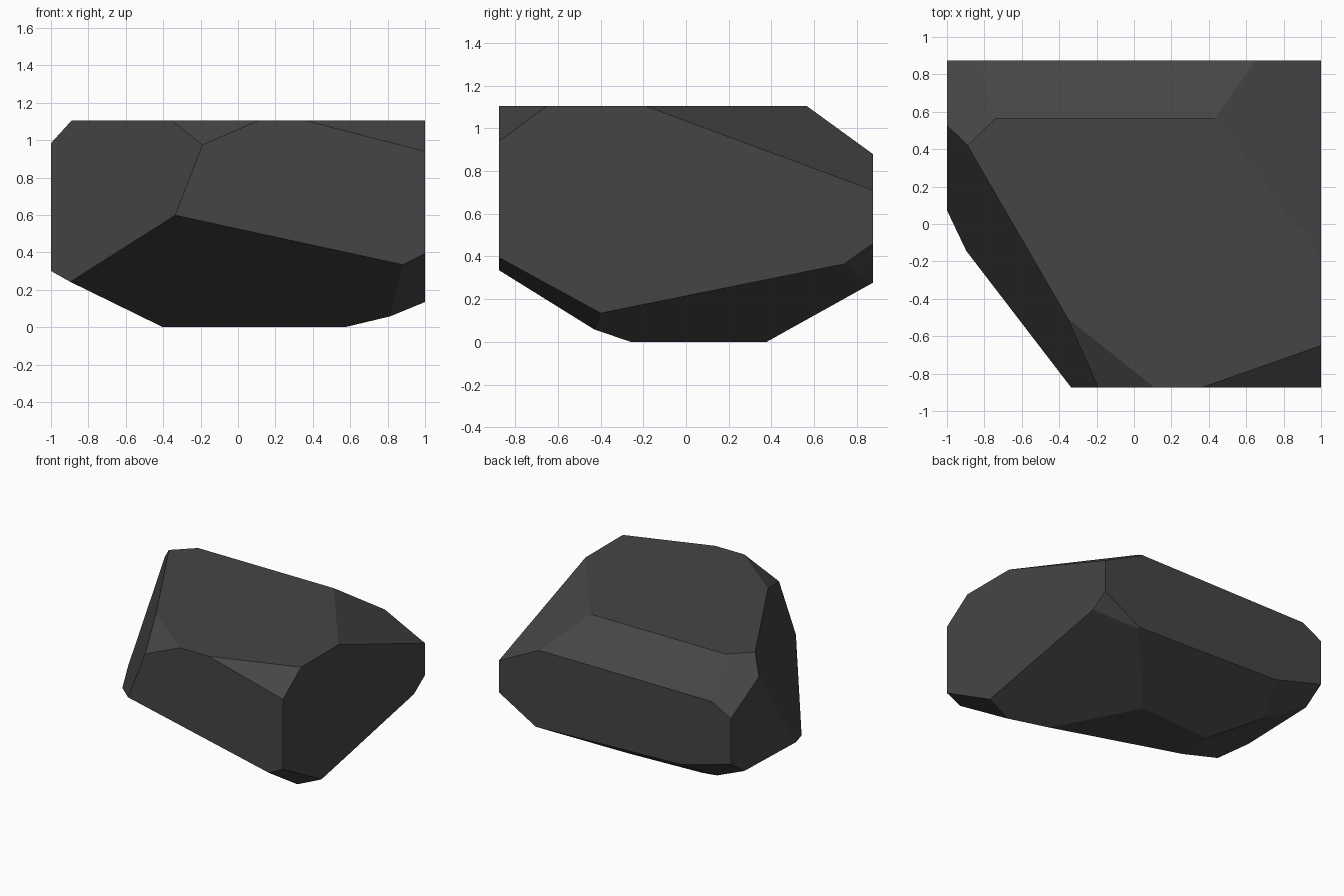
import bpy, bmesh
from mathutils import Vector

if "Cube" in bpy.data.objects:
    bpy.data.objects.remove(bpy.data.objects["Cube"])

# Single dark stone colour
stone = bpy.data.materials.new("dark grey stone")
stone.diffuse_color = (0.06, 0.06, 0.06, 1)
stone.use_nodes = True
stone.node_tree.nodes["Principled BSDF"].inputs["Base Color"].default_value = stone.diffuse_color

# Rough block
W, D, H = 1.0, 0.875, 1.105
bm = bmesh.new()
bmesh.ops.create_cube(bm, size=2)
for v in bm.verts:
    v.co = (v.co.x * W, v.co.y * D, (v.co.z + 1) * H / 2)

# Chipped facets: each plane is given by three points on it
cuts = [
    ((-.89, .42, H), (-.19, -D, .975), (-.9, -.14, .24)),     # left front side
    ((-.36, -.5, H), (.11, -D, H), (-.19, -D, .975)),         # top front left
    ((.36, -D, H), (1, -.65, H), (1, -D, .94)),               # top front right
    ((1, -.19, H), (.43, .565, H), (1, D, .71)),              # top back right
    ((.43, .565, H), (-.74, .565, H), (.65, D, .88)),         # top back
    ((-.74, .565, H), (-.89, .42, H), (-1, D, .79)),          # top back left
    ((-.34, -D, .6), (.88, -D, .335), (.8, -.42, .055)),      # under front
    ((1, -D, .395), (.88, -D, .335), (1, -.4, .135)),         # under front right
    ((1, -.4, .135), (.8, -.42, .055), (1, .74, .365)),       # under right
    ((1, D, .46), (1, .74, .365), (.685, D, .277)),           # under back right
    ((.685, D, .277), (.27, .38, 0), (-.574, D, .317)),       # under back
    ((-.574, D, .317), (-1, D, .434), (-1, .709, .319)),      # under back left
    ((-1, .05, .3), (-1, .709, .319), (-.385, .335, 0)),      # under left
]
centre = Vector((0.1, 0.1, H / 2))
for pts in cuts:
    a, b, c = map(Vector, pts)
    n = (b - a).cross(c - a).normalized()
    if n.dot(centre - a) > 0:
        n = -n
    bmesh.ops.bisect_plane(bm, geom=bm.verts[:] + bm.edges[:] + bm.faces[:], dist=1e-5,
                           plane_co=a, plane_no=n, clear_outer=True)
    rim = [e for e in bm.edges if e.is_boundary]
    bmesh.ops.holes_fill(bm, edges=rim, sides=0)
bmesh.ops.recalc_face_normals(bm, faces=bm.faces[:])

# Boulder object
mesh = bpy.data.meshes.new("boulder")
bm.to_mesh(mesh)
bm.free()
mesh.materials.append(stone)
boulder = bpy.data.objects.new("boulder", mesh)
bpy.context.collection.objects.link(boulder)
